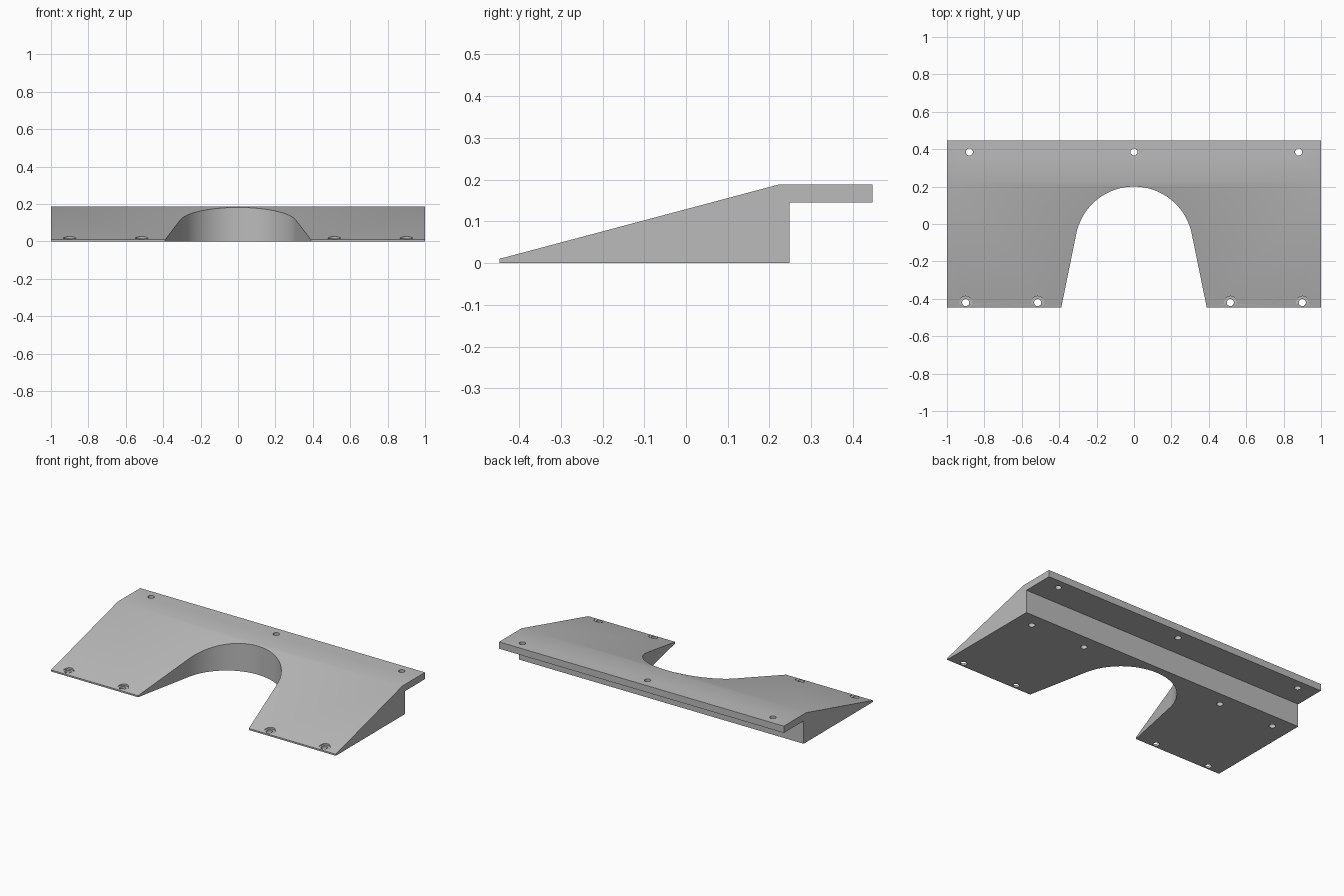
import bpy, bmesh, math
from mathutils import Vector

if "Cube" in bpy.data.objects:
    bpy.data.objects.remove(bpy.data.objects["Cube"])

GREY = (0.5, 0.5, 0.5, 1)
mat = bpy.data.materials.new("plain grey")
mat.use_nodes = True
mat.diffuse_color = GREY
mat.node_tree.nodes["Principled BSDF"].inputs["Base Color"].default_value = GREY


def prism(name, points, offset):
    """Extrude a closed 3D outline by an offset vector."""
    bm = bmesh.new()
    face = bm.faces.new([bm.verts.new(p) for p in points])
    ext = bmesh.ops.extrude_face_region(bm, geom=[face])
    moved = [g for g in ext["geom"] if isinstance(g, bmesh.types.BMVert)]
    bmesh.ops.translate(bm, verts=moved, vec=Vector(offset))
    bmesh.ops.recalc_face_normals(bm, faces=bm.faces)
    mesh = bpy.data.meshes.new(name)
    bm.to_mesh(mesh)
    bm.free()
    mesh.materials.append(mat)
    obj = bpy.data.objects.new(name, mesh)
    bpy.context.collection.objects.link(obj)
    return obj


def drill(name, x, y, radius, z0, z1):
    """Upright cylinder cutter."""
    angles = [math.tau * i / 32 for i in range(32)]
    ring = [(x + radius * math.cos(a), y + radius * math.sin(a), z0) for a in angles]
    return prism(name, ring, (0, 0, z1 - z0))


# Wedge with overhanging rear flange
HALF = 0.447
profile = [(-HALF, 0), (0.248, 0), (0.248, 0.145), (HALF, 0.145),
           (HALF, 0.188), (0.222, 0.188), (-HALF, 0.01)]
body = prism("wedge_ramp", [(-1, y, z) for y, z in profile], (2, 0, 0))

# Arched notch: round end with tangent flared sides
R, CY, FLARE = 0.315, -0.115, math.radians(11.5)
sweep = math.pi - 2 * FLARE
arc = [(R * math.cos(FLARE + sweep * i / 64), CY + R * math.sin(FLARE + sweep * i / 64))
       for i in range(65)]
front_y = -0.6
reach = arc[0][0] + (arc[0][1] - front_y) * math.tan(FLARE)
outline = [(reach, front_y)] + arc + [(-reach, front_y)]
cutters = [prism("notch_cutter", [(x, y, -0.1) for x, y in outline], (0, 0, 0.5))]

# Flange bolt holes
for x in (-0.88, 0, 0.88):
    cutters.append(drill("flange_hole_cutter", x, 0.385, 0.019, 0.1, 0.3))

# Counterbored front holes and blind holes under the thick end
for side in (-1, 1):
    for x in (0.515, 0.9):
        cutters.append(drill("front_hole_cutter", side * x, -0.42, 0.019, -0.1, 0.1))
        cutters.append(drill("counterbore_cutter", side * x, -0.42, 0.034, 0.015, 0.1))
    for x in (0.5, 0.885):
        cutters.append(drill("blind_hole_cutter", side * x, 0.157, 0.019, -0.1, 0.1))

# Apply the cuts, then remove the cutters
bpy.ops.object.select_all(action="DESELECT")
bpy.context.view_layer.objects.active = body
body.select_set(True)
for cutter in cutters:
    cutter.hide_render = True
    mod = body.modifiers.new("cut", "BOOLEAN")
    mod.operation = "DIFFERENCE"
    mod.solver = "EXACT"
    mod.object = cutter
    bpy.ops.object.modifier_apply(modifier=mod.name)
    bpy.data.objects.remove(cutter)

bpy.ops.object.shade_smooth_by_angle(angle=math.radians(30))
